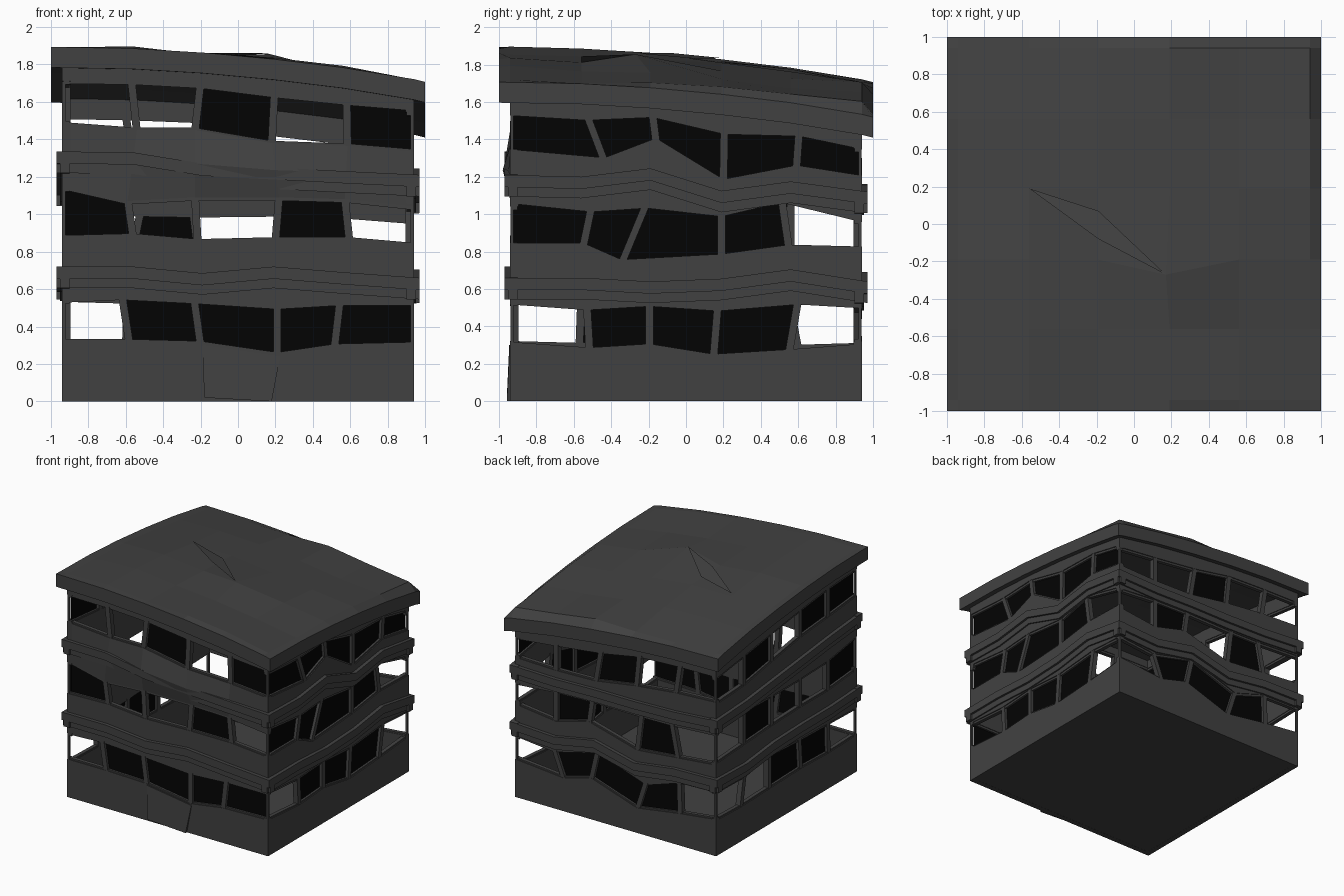
import bpy, bmesh, math, random
from mathutils import Matrix, Vector

if "Cube" in bpy.data.objects:
    bpy.data.objects.remove(bpy.data.objects["Cube"])
random.seed(4)


def material(name, v):
    m = bpy.data.materials.new(name)
    m.diffuse_color = (v, v, v, 1)
    m.use_nodes = True
    m.node_tree.nodes["Principled BSDF"].inputs["Base Color"].default_value = m.diffuse_color
    return m


GREY = material("charcoal concrete", 0.053)
BLACK = material("black glass", 0.0012)


def finish(bm, name, mat, turn=0):
    bmesh.ops.recalc_face_normals(bm, faces=bm.faces)
    bm.transform(Matrix.Rotation(turn * math.pi / 2, 4, 'Z'))
    me = bpy.data.meshes.new(name)
    bm.to_mesh(me)
    bm.free()
    me.materials.append(mat)
    ob = bpy.data.objects.new(name, me)
    bpy.context.collection.objects.link(ob)
    return ob


def loft(bm, rings):
    """Capped skin through rings of (u, outward, z) points."""
    vs = [[bm.verts.new((u, -d, z)) for u, d, z in r] for r in rings]
    n = len(vs[0])
    for a, b in zip(vs, vs[1:]):
        for i in range(n):
            j = (i + 1) % n
            bm.faces.new((a[i], a[j], b[j], b[i]))
    bm.faces.new(vs[0])
    bm.faces.new(vs[-1])


def strip(bm, low, high, d0, d1, bulge=None):
    """Wall-like strip between two polylines of (u, z)."""
    bulge = bulge or [0] * len(low)
    loft(bm, [[(a, d0, za), (a, d1, za), ((a + b) / 2, d1 + e, (za + zb) / 2), (b, d1, zb), (b, d0, zb)]
              for (a, za), (b, zb), e in zip(low, high, bulge)])


# Sagging roof heights
RX = [-1, -.94, -.56, -.19, .19, .56, .94, 1]
DROP = [0, .001, .008, .03, .065, .11, .172, .187]


def drop(t):
    t = max(-1, min(1, t))
    for i in range(7):
        if t <= RX[i + 1]:
            k = (t - RX[i]) / (RX[i + 1] - RX[i])
            return DROP[i] + k * (DROP[i + 1] - DROP[i])
    return DROP[-1]


def roof_z(x, y):
    return 1.893 - drop(x) - drop(y)


U = [-.56, -.19, .19, .56]
# Per facade, per storey: sill u, sill z, head u, head z, panes (g = glass, o = open)
FRONT = [
    ([-.58, -.2, .21, .515], [.32, .32, .31, .25, .295, .305],
     [-.62, -.235, .21, .545], [.545, .56, .54, .51, .53, .53], "ogggg"),
    ([-.56, -.215, .2, .595], [.875, .885, .855, .865, .865, .835],
     [-.59, -.23, .22, .57], [1.15, 1.07, 1.09, 1.09, 1.08, 1.04], "googo"),
    ([-.54, -.23, .18, .585], [1.48, 1.45, 1.45, 1.38, 1.365, 1.335],
     [-.57, -.2, .195, .58], [1.715, 1.71, 1.69, 1.64, 1.6, 1.57], "oogog")]
RIGHT = [
    ([-.515, -.195, .147, .55], [.305, .275, .295, .24, .265, .295],
     [-.53, -.195, .17, .6], [.535, .505, .525, .5, .535, .515], "ogggo"),
    ([-.55, -.345, .19, .55], [.835, .835, .745, .775, .825, .815],
     [-.505, -.21, .19, .51], [1.075, 1.03, 1.05, 1.005, 1.08, .975], "ggggo"),
    ([-.435, -.16, .2, .59], [1.335, 1.29, 1.395, 1.175, 1.25, 1.195],
     [-.53, -.18, .205, .605], [1.545, 1.52, 1.535, 1.445, 1.435, 1.365], "ggggg")]
BACK = [
    ([-.49, -.23, .2, .6], [.32, .28, .35, .21, .27, .31],
     [-.58, -.17, .28, .59], [.525, .49, .59, .44, .54, .55], "ogggo"),
    ([-.56, -.25, .2, .58], [.785, .74, .82, .7, .735, .77],
     [-.56, -.22, .24, .52], [.965, .995, 1.005, 1., 1.005, 1.03], "ogogo"),
    (U, [1.18, 1.17, 1.18, 1.24, 1.28, 1.3],
     [-.56, -.14, .22, .6], [1.35, 1.39, 1.44, 1.505, 1.52, 1.525], "oogoo")]
LEFT = [
    ([-.6, -.22, .2, .57], [.3, .29, .3, .31, .3, .31],
     [-.55, -.22, .18, .56], [.54, .53, .58, .56, .55, .54], "ooggo"),
    (U, [.78, .8, .82, .83, .83, .86], U, [1.07, 1.08, 1.07, 1.07, 1.08, 1.14], "ogoog"),
    (U, [1.28, 1.3, 1.36, 1.42, 1.45, 1.485],
     U, [1.5, 1.55, 1.6, 1.65, 1.69, 1.71], "ogogg")]
# Top heights of the two ledges on each facade
LEDGES = [
    ([.72, .72, .685, .72, .69, .66], [1.335, 1.33, 1.27, 1.25, 1.23, 1.21]),
    ([.66, .66, .64, .655, .705, .64], [1.21, 1.2, 1.245, 1.125, 1.175, 1.12]),
    ([.64, .62, .69, .6, .65, .66], [1.12, 1.11, 1.12, 1.12, 1.13, 1.16]),
    ([.66, .65, .69, .7, .7, .72], [1.16, 1.18, 1.22, 1.26, 1.3, 1.335])]


def line(us, zs, end=.94):
    return list(zip([-end] + list(us) + [end], zs))


def lift(pts, dz):
    return [(u, z + dz) for u, z in pts]


for turn, (side, storeys) in enumerate(zip(("front", "right", "back", "left"), (FRONT, RIGHT, BACK, LEFT))):
    sills = [line(s[0], s[1]) for s in storeys]
    heads = [line(s[2], s[3]) for s in storeys]
    rot = Matrix.Rotation(turn * math.pi / 2, 3, 'Z')
    # wall strips between the window rows
    eaves = []
    for u, _ in heads[2]:
        p = rot @ Vector((u, -.94, 0))
        eaves.append((u, roof_z(p.x, p.y) - .09))
    lows = [[(u, 0) for u, _ in sills[0]]] + heads
    highs = sills + [eaves]
    bm = bmesh.new()
    for i, (lo, hi) in enumerate(zip(lows, highs)):
        bulge = [0, .01, .03, .04, .01, 0] if side == "front" and i == 2 else None
        strip(bm, lo, hi, .895, .94, bulge)
    finish(bm, side + "_wall", GREY, turn)

    # wavy double-stepped ledges
    bm = bmesh.new()
    for tops in LEDGES[turn]:
        top = line(U, tops, .97)
        strip(bm, lift(top, -.065), top, .9, .97)
        strip(bm, lift(top, -.115), lift(top, -.06), .9, .952)
    finish(bm, side + "_ledges", GREY, turn)

    # frames: slanted mullions plus head and sill bars
    bm = bmesh.new()
    glass = bmesh.new()
    for sill, head, st in zip(sills, heads, storeys):
        strip(bm, lift(sill, -.01), lift(sill, .012), .9, .932)
        strip(bm, lift(head, -.018), lift(head, .01), .9, .932)
        for (a, za), (b, zb) in zip(sill, head):
            corner = abs(a) > .9
            a, b = max(-.93, min(.93, a)), max(-.93, min(.93, b))
            w, d0 = (.009, .921) if corner else (.021, .895)
            loft(bm, [[(u - w, d0, z), (u + w, d0, z), (u + w, .938, z), (u - w, .938, z)]
                      for u, z in ((a, za - .01), (b, zb + .01))])
        for i, kind in enumerate(st[4]):
            if kind == "g":
                quad = (sill[i], sill[i + 1], head[i + 1], head[i])
                glass.faces.new([glass.verts.new((max(-.925, min(.925, u)), -.915, z)) for u, z in quad])
    finish(bm, side + "_window_frames", GREY, turn)
    finish(glass, side + "_glass", BLACK, turn)

# closed bottom of the hollow shell
bm = bmesh.new()
loft(bm, [[(x, d, z) for x, d in ((-.93, .93), (.93, .93), (.93, -.93), (-.93, -.93))] for z in (.001, .012)])
finish(bm, "base_slab", GREY)

# bent panel on the front base
bm = bmesh.new()
pts = [(-.18, .02), (.18, .0), (.225, .24), (-.19, .3)]
loft(bm, [[(u, .93, z) for u, z in pts], [(u, .958 if z < .1 else .945, z) for u, z in pts]])
finish(bm, "front_bent_panel", GREY)

# faceted sagging roof slab
RAISED = {(6, 6): .06, (5, 6): .05, (4, 6): .04, (6, 5): .03, (6, 4): .015}
bm = bmesh.new()
top, bot = {}, {}
for i, x in enumerate(RX):
    for j, y in enumerate(RX):
        z = roof_z(x, y)
        bot[i, j] = bm.verts.new((x, y, z - .11))
        if 0 < i < 7 and 0 < j < 7:
            z += random.uniform(-.014, .014) + RAISED.get((i, j), 0)
        p = (.17, -.27, 1.855) if (i, j) == (4, 3) else (x, y, z)
        top[i, j] = bm.verts.new(p)
for i in range(7):
    for j in range(7):
        for g in (top, bot):
            bm.faces.new((g[i, j], g[i + 1, j], g[i + 1, j + 1], g[i, j + 1]))
    for a, b in (((i, 0), (i + 1, 0)), ((i, 7), (i + 1, 7)), ((0, i), (0, i + 1)), ((7, i), (7, i + 1))):
        bm.faces.new((top[a], top[b], bot[b], bot[a]))
finish(bm, "roof", GREY)

# lifted flap along the roof crack
bm = bmesh.new()
flap = [(-.56, .19, 1.835), (-.19, -.08, 1.862), (.17, -.27, 1.86), (-.19, .07, 1.83)]
bm.faces.new([bm.verts.new(p) for p in flap])
finish(bm, "roof_crack_flap", GREY)
